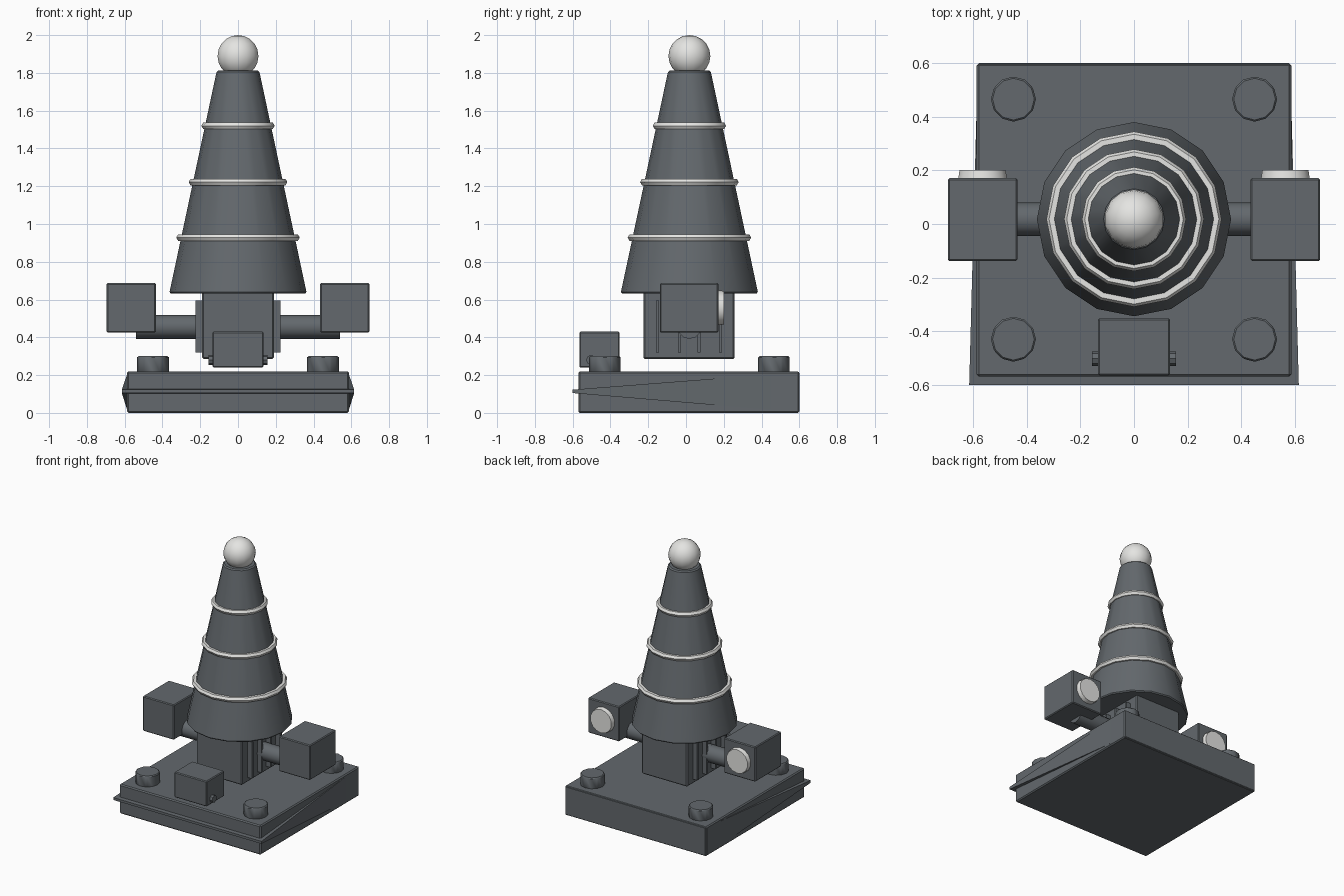
import bpy, bmesh, math
from mathutils import Matrix

if "Cube" in bpy.data.objects:
    bpy.data.objects.remove(bpy.data.objects["Cube"])


def material(name, rgb):
    m = bpy.data.materials.new(name)
    m.diffuse_color = (*rgb, 1)
    m.use_nodes = True
    m.node_tree.nodes["Principled BSDF"].inputs["Base Color"].default_value = m.diffuse_color
    return m


GREY = material("slate grey", (0.125, 0.14, 0.153))
WHITE = material("warm white", (0.78, 0.78, 0.76))
CY = 0.018  # y of the tower axis


def finish(name, bm, mat, bevel=0, smooth=None):
    bmesh.ops.recalc_face_normals(bm, faces=bm.faces)
    me = bpy.data.meshes.new(name)
    bm.to_mesh(me)
    bm.free()
    ob = bpy.data.objects.new(name, me)
    bpy.context.collection.objects.link(ob)
    me.materials.append(mat)
    if bevel:
        mod = ob.modifiers.new("bevel", 'BEVEL')
        mod.width, mod.segments = bevel, 1
    if smooth:
        bpy.ops.object.select_all(action='DESELECT')
        ob.select_set(True)
        bpy.context.view_layer.objects.active = ob
        bpy.ops.object.shade_smooth_by_angle(angle=math.radians(smooth))
    return ob


def box(name, x, y, z, mat=GREY, bevel=0.0):
    bm = bmesh.new()
    size = Matrix.Diagonal((x[1] - x[0], y[1] - y[0], z[1] - z[0], 1))
    mid = Matrix.Translation((sum(x) / 2, sum(y) / 2, sum(z) / 2))
    bmesh.ops.create_cube(bm, size=1, matrix=mid @ size)
    return finish(name, bm, mat, bevel)


def cyl(name, c, r1, r2, h, axis='Z', mat=GREY, sides=12, bevel=0.0):
    bm = bmesh.new()
    rot = {'Z': Matrix(), 'X': Matrix.Rotation(math.pi / 2, 4, 'Y'),
           'Y': Matrix.Rotation(-math.pi / 2, 4, 'X')}[axis].to_4x4()
    bmesh.ops.create_cone(bm, cap_ends=True, segments=sides, radius1=r1, radius2=r2,
                          depth=h, matrix=Matrix.Translation(c) @ rot)
    return finish(name, bm, mat, bevel, 40)


def ring(name, z, major, minor, sides=16, tube=6):
    bm = bmesh.new()
    loops = []
    for i in range(sides):
        a = 2 * math.pi * i / sides
        loops.append([])
        for j in range(tube):
            b = 2 * math.pi * j / tube
            r = major + minor * math.cos(b)
            loops[-1].append(bm.verts.new((r * math.cos(a), CY + r * math.sin(a),
                                           z + minor * math.sin(b))))
    for i in range(sides):
        p, q = loops[i], loops[(i + 1) % sides]
        for j in range(tube):
            k = (j + 1) % tube
            bm.faces.new((p[j], q[j], q[k], p[k]))
    return finish(name, bm, WHITE, 0, 40)


# Base slab, and the wedge whose thin edge juts out at the front
box("base", (-0.587, 0.587), (-0.57, 0.6), (0, 0.22), bevel=0.008)
bm = bmesh.new()
for s in (-1, 1):
    for z in (0.105, 0.123):
        bm.verts.new((s * 0.615, -0.6, z))
    for z in (0.004, 0.216):
        bm.verts.new((s * 0.583, 0.598, z))
bmesh.ops.convex_hull(bm, input=bm.verts)
finish("base_wedge", bm, GREY)

# Round studs on the base corners
for x in (-0.45, 0.45):
    for y in (-0.43, 0.466):
        cyl("base_stud", (x, y, 0.255), 0.084, 0.084, 0.09, bevel=0.006)

# Trunk block
box("trunk", (-0.19, 0.19), (-0.225, 0.257), (0.285, 0.64), bevel=0.008)

# Front box with its cross pin
box("front_box", (-0.135, 0.135), (-0.565, -0.352), (0.24, 0.43), bevel=0.006)
cyl("front_pin", (0, -0.502, 0.28), 0.027, 0.027, 0.312, 'X', sides=8)

# Side ribs, arms, boxes and rear lamps
for s in (-1, 1):
    for y in (-0.15, -0.035, 0.07, 0.183):
        box("side_rib", sorted((s * 0.18, s * 0.226)), (y - 0.008, y + 0.008), (0.32, 0.595))
    cyl("arm", (s * 0.355, CY, 0.455), 0.063, 0.063, 0.37, 'X')
    box("side_box", sorted((s * 0.435, s * 0.695)), (-0.138, 0.171), (0.425, 0.687), bevel=0.006)
    cyl("rear_lamp", (s * 0.565, 0.18, 0.557), 0.095, 0.088, 0.044, 'Y', WHITE, 14)

# Tapered tower with light rings and top ball
cyl("tower", (0, CY, 1.2225), 0.364, 0.112, 1.18, sides=16, bevel=0.008)
for z, r in ((0.928, 0.307), (1.222, 0.241), (1.52, 0.174)):
    ring("light_ring", z, r, 0.02)
bm = bmesh.new()
bmesh.ops.create_uvsphere(bm, u_segments=14, v_segments=10, radius=0.111,
                          matrix=Matrix.Translation((0, CY, 1.889)))
finish("top_ball", bm, WHITE, 0, 50)
